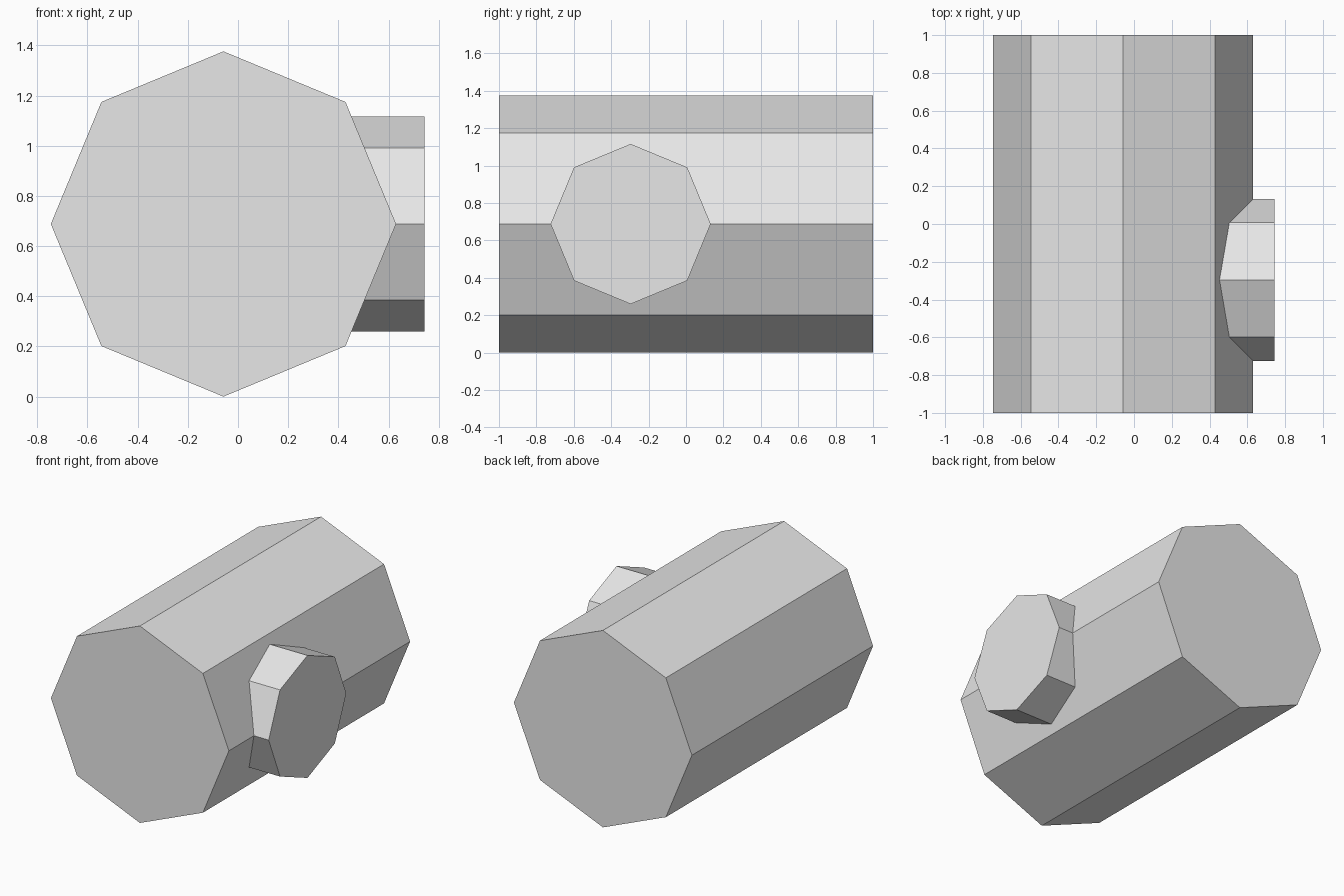
import bpy
import math

# Remove the default cube
cube = bpy.data.objects.get("Cube")
if cube:
    bpy.data.objects.remove(cube, do_unlink=True)

# Plain light grey
GREY = (0.8, 0.8, 0.8, 1.0)
grey = bpy.data.materials.new("light grey")
grey.use_nodes = True
grey.diffuse_color = GREY
grey.node_tree.nodes["Principled BSDF"].inputs["Base Color"].default_value = GREY


def octagonal_prism(name, radius, length, centre, rotation):
    bpy.ops.mesh.primitive_cylinder_add(
        vertices=8, radius=radius, depth=length, location=centre, rotation=rotation)
    obj = bpy.context.object
    obj.name = name
    obj.data.materials.append(grey)
    bpy.ops.object.shade_flat()
    return obj


BODY_X, AXIS_Z, BODY_RADIUS = -0.058, 0.688, 0.688
TIP_X, ROOT_X = 0.744, 0.2

# Long barrel lying front to back
octagonal_prism("barrel_body", BODY_RADIUS, 2.0, (BODY_X, 0, AXIS_Z),
                (math.pi / 2, 0, 0))

# Short stub out of the left side, rooted inside the barrel
octagonal_prism("side_stub", 0.428, TIP_X - ROOT_X,
                ((TIP_X + ROOT_X) / 2, -0.296, AXIS_Z), (0, math.pi / 2, 0))
